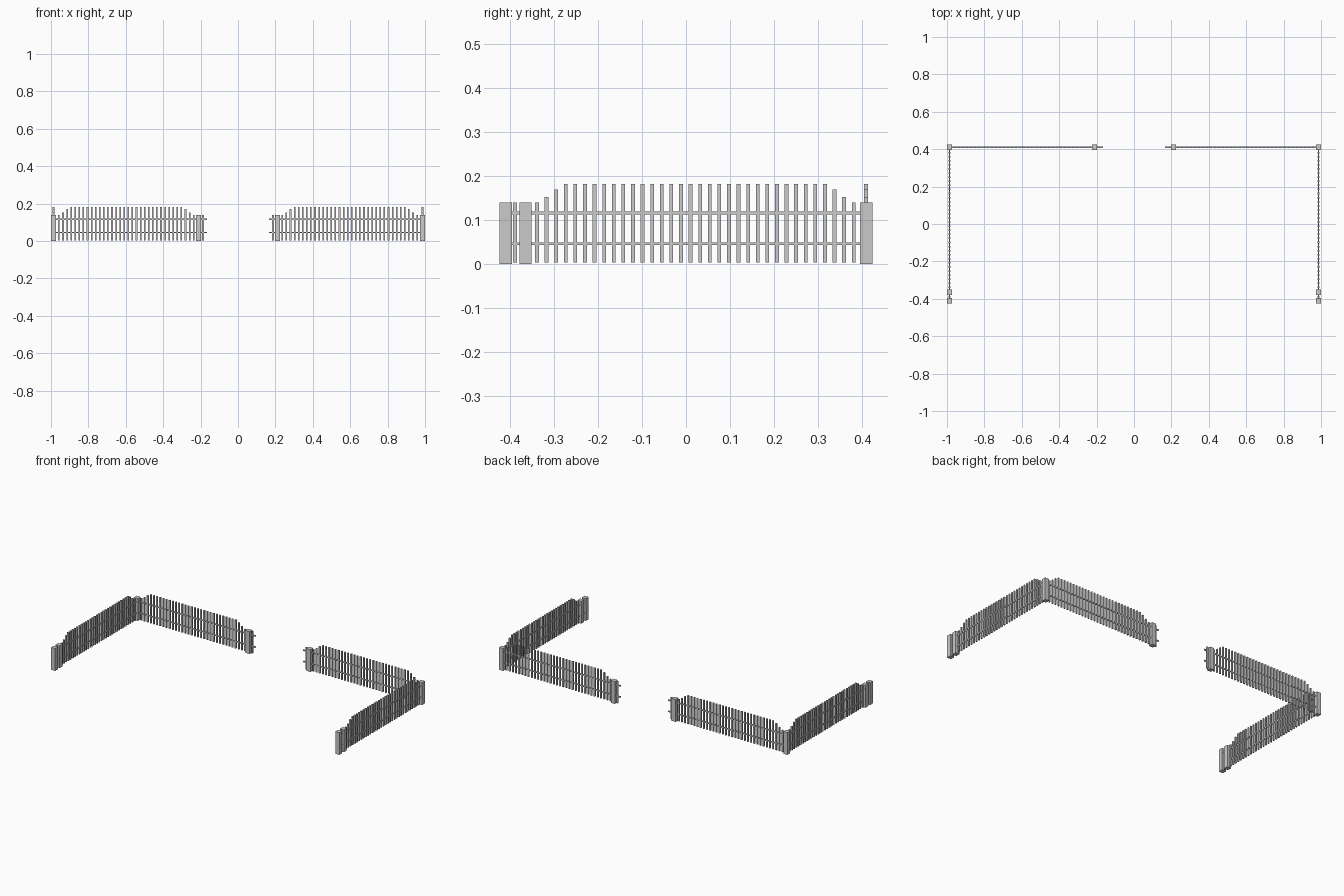
import bpy
import bmesh
from math import pi
from mathutils import Matrix, Vector

if "Cube" in bpy.data.objects:
    bpy.data.objects.remove(bpy.data.objects["Cube"])

# Single flat colour
GREY = (0.6, 0.6, 0.6, 1)
paint = bpy.data.materials.new("light_grey")
paint.use_nodes = True
paint.diffuse_color = GREY
paint.node_tree.nodes["Principled BSDF"].inputs["Base Color"].default_value = GREY

CORNER_X, CORNER_Y = 0.986, 0.41
POST, POST_HEIGHT = 0.028, 0.14
PICKET_WIDTH, PICKET_DEPTH, PICKET_BASE = 0.0085, 0.009, 0.003
RAIL_DEPTH, RAIL_HEIGHT = 0.007, 0.0065
PICKETS, FIRST, LAST = 34, 0.0285, 0.749
STEPS = (0.14, 0.152, 0.17)
FULL_HEIGHT = 0.182


def add_box(bm, low, high):
    low, high = Vector(low), Vector(high)
    matrix = Matrix.Translation((low + high) / 2) @ Matrix.Diagonal((*(high - low), 1))
    bmesh.ops.create_cube(bm, size=1, matrix=matrix)


def finish(bm, name, matrix):
    bm.transform(matrix)
    bmesh.ops.recalc_face_normals(bm, faces=bm.faces)
    mesh = bpy.data.meshes.new(name)
    bm.to_mesh(mesh)
    bm.free()
    mesh.materials.append(paint)
    bpy.context.collection.objects.link(bpy.data.objects.new(name, mesh))


def build_post(name, matrix, along):
    bm = bmesh.new()
    half = POST / 2
    add_box(bm, (along - half, -half, 0), (along + half, half, POST_HEIGHT))
    finish(bm, name, matrix)


def add_picket(bm, along, top):
    w, d = PICKET_WIDTH / 2, PICKET_DEPTH / 2
    add_box(bm, (along - w, -d, PICKET_BASE), (along + w, d, top))


def build_panel(name, matrix):
    # Pickets stepping up from both ends, plus one beyond the inner post
    bm = bmesh.new()
    for i in range(PICKETS):
        step = min(i, PICKETS - 1 - i)
        top = STEPS[step] if step < len(STEPS) else FULL_HEIGHT
        add_picket(bm, FIRST + (LAST - FIRST) * i / (PICKETS - 1), top)
    add_picket(bm, 0.799, POST_HEIGHT)
    finish(bm, name + "_pickets", matrix)

    # Two rails running through pickets and posts
    bm = bmesh.new()
    d, h = RAIL_DEPTH / 2, RAIL_HEIGHT / 2
    for z in (0.046, 0.116):
        add_box(bm, (0, -d, z - h), (0.82, d, z + h))
    finish(bm, name + "_rails", matrix)

    build_post(name + "_inner_post", matrix, 0.775)


# Each corner carries a back panel and a side panel of the same design
for side, sign in (("left", 1), ("right", -1)):
    corner = Matrix.Translation((sign * CORNER_X, CORNER_Y, 0))
    back = corner @ Matrix.Diagonal((-sign, 1, 1, 1))
    flank = corner @ Matrix.Rotation(-pi / 2, 4, "Z")
    build_panel(side + "_back", back)
    build_panel(side + "_side", flank)
    build_post(side + "_corner_post", corner, 0)
    build_post(side + "_front_post", flank, 2 * CORNER_Y)
